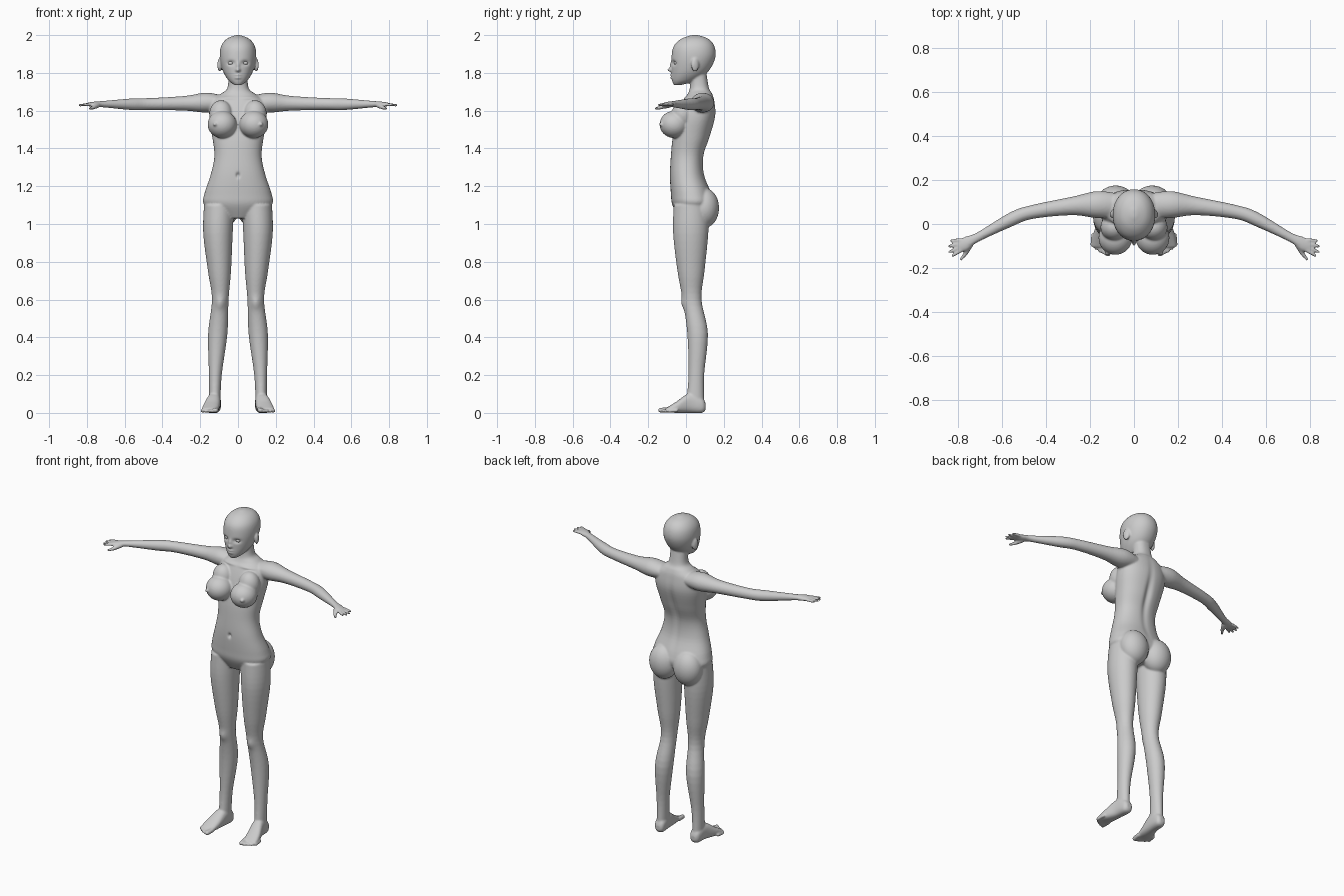
import bpy, bmesh, math
from mathutils import Vector, Matrix

if "Cube" in bpy.data.objects:
    bpy.data.objects.remove(bpy.data.objects["Cube"])

AXES = {'x': (0, 1, 2), 'y': (1, 0, 2), 'z': (2, 0, 1)}


def catmull(a, b, c, d, t):
    return 0.5 * (2 * b + (c - a) * t + (2 * a - 5 * b + 4 * c - d) * t * t
                  + (3 * b - a - 3 * c + d) * t ** 3)


def loft(bm, axis, rows, n=40, steps=5, power=2.0):
    """Smooth closed skin; row = (along axis, centre a, half width a, min b, max b)."""
    ia, ib, ic = AXES[axis]
    pts = []
    for i in range(len(rows) - 1):
        q = [rows[max(i - 1, 0)], rows[i], rows[i + 1], rows[min(i + 2, len(rows) - 1)]]
        pts += [[catmull(*[r[k] for r in q], s / steps) for k in range(5)] for s in range(steps)]
    pts.append(rows[-1])
    rings = []
    for t, ac, ar, b0, b1 in pts:
        ring = []
        for j in range(n):
            w = 2 * math.pi * j / n
            c, s = math.cos(w), math.sin(w)
            co = [0, 0, 0]
            co[ia] = t
            co[ib] = ac + ar * math.copysign(abs(c) ** (2 / power), c)
            co[ic] = (b0 + b1) / 2 + (b1 - b0) / 2 * math.copysign(abs(s) ** (2 / power), s)
            ring.append(bm.verts.new(co))
        rings.append(ring)
    for r0, r1 in zip(rings, rings[1:]):
        for j in range(n):
            bm.faces.new((r0[j], r0[(j + 1) % n], r1[(j + 1) % n], r1[j]))
    bm.faces.new(rings[0])
    bm.faces.new(rings[-1])


def ball(bm, centre, radii, turn=0.0):
    m = Matrix.Translation(centre) @ Matrix.Rotation(turn, 4, 'Z') @ Matrix.Diagonal((*radii, 1))
    bmesh.ops.create_uvsphere(bm, u_segments=32, v_segments=20, radius=1, matrix=m)


def digit(bm, p, q, r0, r1):
    p, q = Vector(p), Vector(q)
    rot = (q - p).to_track_quat('Z', 'Y').to_matrix().to_4x4()
    bmesh.ops.create_cone(bm, cap_ends=True, segments=16, radius1=r0, radius2=r1,
                          depth=(q - p).length, matrix=Matrix.Translation((p + q) / 2) @ rot)
    ball(bm, p, (r0,) * 3)
    ball(bm, q, (r1,) * 3)


def mirror_all(bm):
    geo = bmesh.ops.duplicate(bm, geom=bm.verts[:] + bm.edges[:] + bm.faces[:])['geom']
    for v in geo:
        if isinstance(v, bmesh.types.BMVert):
            v.co.x = -v.co.x


def finish(bm, name):
    bmesh.ops.recalc_face_normals(bm, faces=bm.faces[:])
    me = bpy.data.meshes.new(name)
    bm.to_mesh(me)
    bm.free()
    ob = bpy.data.objects.new(name, me)
    bpy.context.collection.objects.link(ob)
    return ob


bm = bmesh.new()
# Leg
loft(bm, 'z', [
    (1.1, .1, .08, -.065, .12), (.95, .106, .078, -.068, .118), (.75, .098, .061, -.045, .098),
    (.6, .094, .044, -.018, .082), (.42, .107, .051, .007, .116), (.2, .12, .034, .013, .096),
    (.05, .123, .03, 0, .096)])
# Foot and toes
loft(bm, 'y', [
    (.104, .121, .016, .018, .05), (.085, .122, .031, 0, .08), (.02, .127, .036, 0, .105),
    (-.05, .142, .044, 0, .06), (-.105, .15, .042, .004, .026)], power=2.5)
for i in range(5):
    x, y, r = .114 + .018 * i, -.135 + .003 * i + .0018 * i * i, (.0105 if i else .014) - .0004 * i
    digit(bm, (x, y + .045, r + .004), (x + .004, y, r), r, r * .95)
# Buttock and breast
ball(bm, (.083, .098, 1.085), (.088, .077, .105))
ball(bm, (.084, -.062, 1.527), (.077, .078, .072), .25)
ball(bm, (.09, -.015, 1.58), (.062, .06, .075))
ball(bm, (.122, -.132, 1.528), (.01, .012, .01))
# Arm, shoulder to palm
loft(bm, 'x', [
    (.08, .085, .055, 1.6, 1.68), (.17, .088, .061, 1.59, 1.695), (.28, .082, .042, 1.6, 1.678),
    (.46, .055, .032, 1.604, 1.667), (.56, .02, .034, 1.603, 1.665), (.71, -.06, .023, 1.617, 1.652),
    (.76, -.088, .033, 1.619, 1.648), (.80, -.1, .026, 1.625, 1.641)])
# Fingers fan out from the palm, then the thumb
for i in range(4):
    base = Vector((.785, -.072 - .016 * i, 1.633))
    turn = -.08 - .16 * i
    length = .046 + .012 * math.sin(math.pi * i / 3)
    digit(bm, base, base + Vector((math.cos(turn), math.sin(turn), -.07)) * length, .0095, .007)
digit(bm, (.745, -.095, 1.628), (.765, -.135, 1.617), .015, .0105)
digit(bm, (.765, -.135, 1.617), (.785, -.16, 1.612), .0105, .007)
# Ear
ball(bm, (.097, .048, 1.842), (.011, .022, .036), .35)
mirror_all(bm)

# Torso and neck
loft(bm, 'z', [(z, 0, w, a, b) for z, w, a, b in (
    (1.03, .08, -.035, .09), (1.1, .178, -.072, .142), (1.16, .178, -.08, .135),
    (1.26, .145, -.085, .097), (1.36, .125, -.08, .094), (1.46, .136, -.07, .127),
    (1.57, .152, -.045, .156), (1.65, .142, -.015, .151), (1.69, .09, .01, .139),
    (1.72, .056, .02, .122), (1.8, .05, .025, .108))], n=48, power=2.25)
# Head
loft(bm, 'z', [(z, 0, w, a, b) for z, w, a, b in (
    (1.735, .018, -.064, -.03), (1.76, .05, -.074, .055), (1.81, .08, -.076, .12),
    (1.88, .096, -.077, .155), (1.94, .09, -.066, .151), (1.98, .06, -.026, .119),
    (2, .012, .03, .065))], n=48, power=2.1)
body = finish(bm, "body")

# Fuse all parts into one skin
mod = body.modifiers.new("fuse", 'REMESH')
mod.mode, mod.voxel_size = 'VOXEL', .0052
mod = body.modifiers.new("soften", 'SMOOTH')
mod.factor, mod.iterations = .5, 7
deps = bpy.context.evaluated_depsgraph_get()
skin = bpy.data.meshes.new_from_object(body.evaluated_get(deps))
body.modifiers.clear()
body.data = skin


def stroke(centre, radii, push):
    """Soft sculpt stroke, mirrored in x."""
    for v in skin.vertices:
        dz = (v.co.z - centre[2]) / radii[2]
        if abs(dz) < 3:
            side = 1 if v.co.x >= 0 else -1
            d = ((side * v.co.x - centre[0]) / radii[0]) ** 2 + ((v.co.y - centre[1]) / radii[1]) ** 2 + dz * dz
            if d < 9:
                v.co += Vector((side * push[0], push[1], push[2])) * math.exp(-d)


# Face: eye sockets, nose, lips
stroke((.038, -.068, 1.852), (.019, .03, .012), (0, .013, 0))
stroke((0, -.078, 1.815), (.011, .03, .01), (0, -.022, 0))
stroke((0, -.078, 1.838), (.009, .03, .018), (0, -.01, 0))
for z in (1.774, 1.789):
    stroke((0, -.076, z), (.016, .03, .006), (0, -.009, 0))
# Navel, spine groove, collarbones, kneecaps
stroke((0, -.083, 1.258), (.009, .03, .013), (0, .014, 0))
stroke((0, .13, 1.42), (.02, .05, .17), (0, -.014, 0))
stroke((.075, .005, 1.668), (.06, .03, .009), (0, -.008, 0))
stroke((.094, -.02, .58), (.028, .03, .032), (0, -.01, 0))

# Eyes
bm = bmesh.new()
ball(bm, (.037, -.049, 1.852), (.016, .015, .012))
mirror_all(bm)
eyes = finish(bm, "eyes")
for ob in (body, eyes):
    for p in ob.data.polygons:
        p.use_smooth = True
